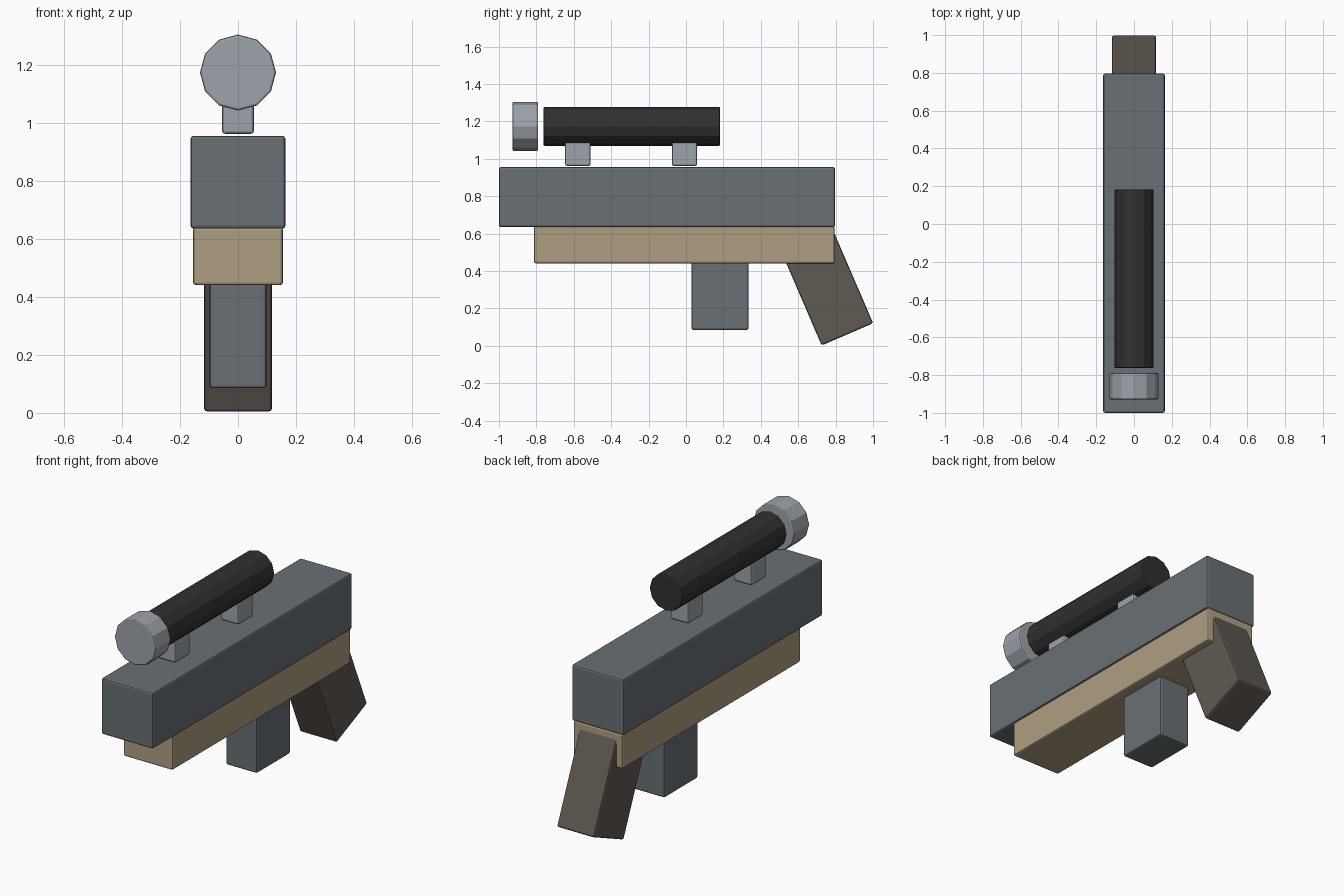
import bpy, math
from mathutils import Matrix

if "Cube" in bpy.data.objects:
    bpy.data.objects.remove(bpy.data.objects["Cube"])


def material(name, rgb):
    m = bpy.data.materials.new(name)
    m.diffuse_color = (*rgb, 1)
    m.use_nodes = True
    m.node_tree.nodes["Principled BSDF"].inputs["Base Color"].default_value = m.diffuse_color
    return m


steel = material("blue grey", (0.14, 0.16, 0.175))
tan = material("tan", (0.42, 0.345, 0.22))
brown = material("dark brown", (0.118, 0.10, 0.083))
silver = material("light grey", (0.34, 0.365, 0.405))
black = material("near black", (0.03, 0.03, 0.03))


def finish(ob, name, mat, bevel):
    ob.name = name
    ob.data.materials.append(mat)
    b = ob.modifiers.new("edge", 'BEVEL')
    b.width, b.segments, b.limit_method = bevel, 2, 'ANGLE'
    b.angle_limit = math.radians(40)
    return ob


def block(name, mat, half_x, y, z, bevel=0.01):
    """Bevelled box, symmetric in x, spanning the y and z ranges."""
    bpy.ops.mesh.primitive_cube_add(size=1)
    ob = bpy.context.object
    ob.data.transform(Matrix.Diagonal((2 * half_x, y[1] - y[0], z[1] - z[0], 1)))
    ob.location = (0, sum(y) / 2, sum(z) / 2)
    return finish(ob, name, mat, bevel)


def barrel(name, mat, radius, y, z, bevel):
    """Twelve-sided cylinder lying along y."""
    bpy.ops.mesh.primitive_cylinder_add(vertices=12, radius=radius, depth=y[1] - y[0],
                                        location=(0, sum(y) / 2, z),
                                        rotation=(math.pi / 2, 0, 0))
    return finish(bpy.context.object, name, mat, bevel)


# Main body, lower stock and magazine
block("receiver", steel, 0.163, (-1.0, 0.797), (0.635, 0.955))
block("lower_stock", tan, 0.155, (-0.812, 0.795), (0.44, 0.64))
block("magazine", steel, 0.098, (0.03, 0.335), (0.085, 0.47))

# Raked rear grip
grip = block("grip", brown, 0.117, (-0.15, 0.15), (0, 0.55))
tilt = math.radians(23.3)
grip.rotation_euler.x = tilt
grip.location = (0, 0.863 - 0.275 * math.sin(tilt), 0.061 + 0.275 * math.cos(tilt))

# Sight tube, front lens and two mounts
barrel("sight_tube", black, 0.104, (-0.762, 0.182), 1.173, 0.006)
barrel("sight_lens", silver, 0.131, (-0.928, -0.79), 1.173, 0.008)
for name, y in (("front_mount", -0.578), ("rear_mount", -0.008)):
    block(name, silver, 0.055, (y - 0.068, y + 0.068), (0.962, 1.09))
